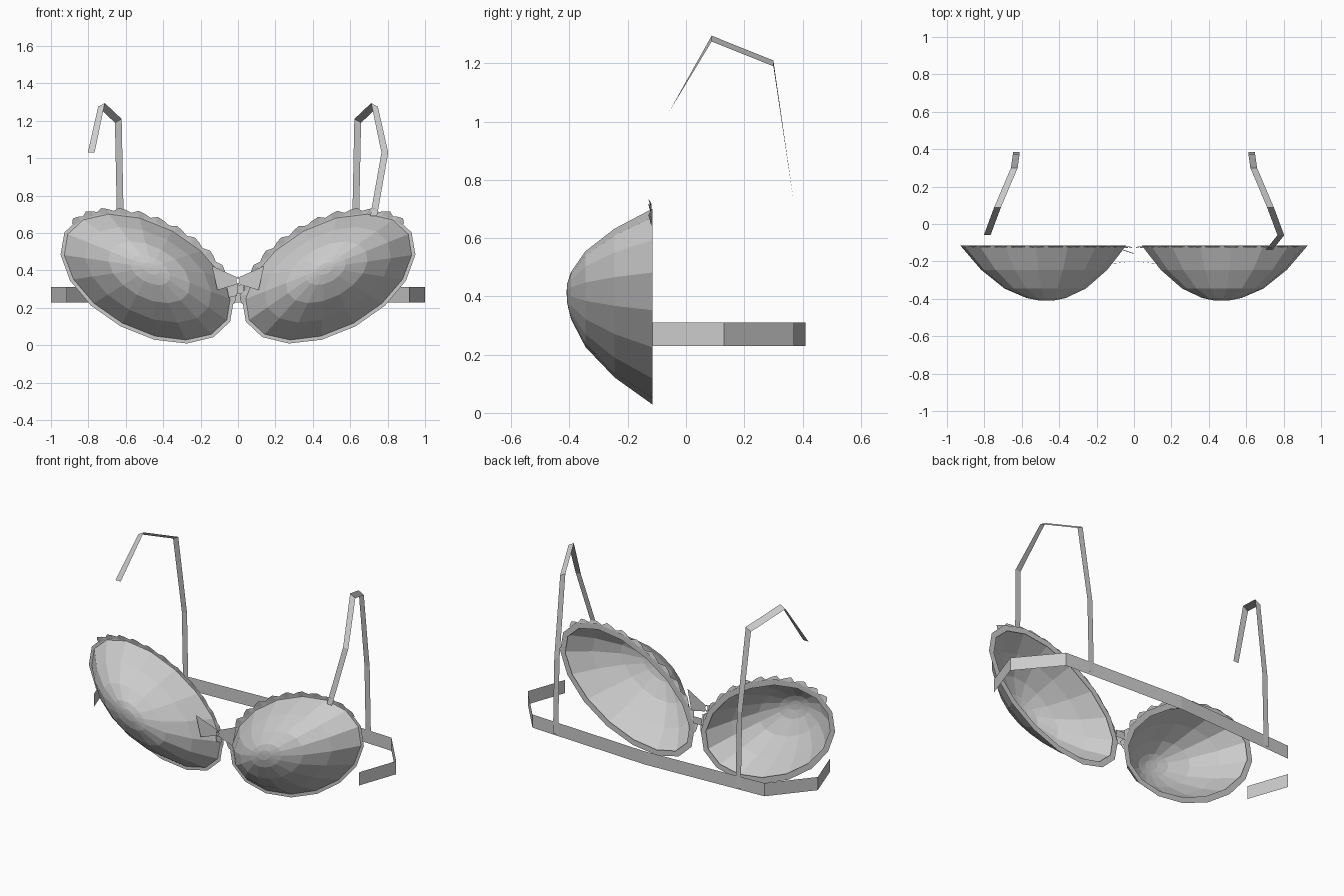
import bpy, bmesh
from math import sin, cos, pi, radians
from mathutils import Vector

cube = bpy.data.objects.get("Cube")
if cube:
    bpy.data.objects.remove(cube, do_unlink=True)

grey = bpy.data.materials.new("light_grey_fabric")
grey.use_nodes = True
COLOUR = (0.6, 0.6, 0.6, 1)
grey.diffuse_color = COLOUR
grey.node_tree.nodes["Principled BSDF"].inputs["Base Color"].default_value = COLOUR

RIM_Y = -0.115
TILT = radians(28.3)
SIDES = 16


def loft(name, rows, side=1, closed=False, cap=None):
    """Join rows of points with quads, mirrored in x when side is -1."""
    bm = bmesh.new()
    flip = lambda p: bm.verts.new((p[0] * side, p[1], p[2]))
    grid = [[flip(p) for p in row] for row in rows]
    for a, b in zip(grid, grid[1:]):
        n = len(a)
        for i in range(n if closed else n - 1):
            j = (i + 1) % n
            bm.faces.new((a[i], a[j], b[j], b[i]))
    if cap:
        tip = flip(cap)
        last = grid[-1]
        for i in range(len(last)):
            bm.faces.new((last[i], last[(i + 1) % len(last)], tip))
    bmesh.ops.recalc_face_normals(bm, faces=bm.faces)
    mesh = bpy.data.meshes.new(name)
    bm.to_mesh(mesh)
    bm.free()
    mesh.materials.append(grey)
    obj = bpy.data.objects.new(name, mesh)
    bpy.context.collection.objects.link(obj)
    return obj


def outline(angle, grow=0.0, y=RIM_Y):
    """Point on the tilted oval edge of a cup."""
    u, v = (0.483 + grow) * cos(angle), (0.28 + grow) * sin(angle)
    return Vector((0.485 + u * cos(TILT) - v * sin(TILT), y,
                   0.365 + u * sin(TILT) + v * cos(TILT)))


def ribbon(name, points, widths, side=1):
    """Flat strip through points, each with its own half-width vector."""
    pairs = [(Vector(p) - Vector(w), Vector(p) + Vector(w)) for p, w in zip(points, widths)]
    return loft(name, pairs, side)


angles = [2 * pi * i / SIDES for i in range(SIDES)]
APEX = Vector((0.465, -0.41, 0.415))
# Scale and depth of each ring, from the edge to the front
RINGS = [(1, RIM_Y), (0.76, -0.245), (0.49, -0.345), (0.24, -0.395), (0.1, -0.408)]

# Strap path from the back band over the shoulder to the cup
STRAP = [(0.63, 0.385, 0.24), (0.63, 0.372, 0.71), (0.64, 0.3, 1.2),
         (0.73, 0.088, 1.285), (0.785, -0.06, 1.03), (0.725, -0.135, 0.69)]
FLAT, SLOPED = (0.018, 0, 0), (0.018, 0, -0.01)
STRAP_W = [FLAT, FLAT, SLOPED, SLOPED, FLAT, FLAT]

for side, label in ((1, "left"), (-1, "right")):
    # Faceted cup
    rows = []
    for scale, depth in RINGS:
        row = []
        for a in angles:
            p = APEX.lerp(outline(a), scale)
            p.y = depth
            row.append(p)
        rows.append(row)
    loft(label + "_cup", rows, side, True, APEX)

    # Flat binding around the cup edge
    loft(label + "_rim", [[outline(a, g) for a in angles] for g in (-0.016, 0.02)], side, True)

    # Small ruffles along the upper edge
    count = 36
    inner, outer = [], []
    for i in range(count + 1):
        a = radians(12 + 150 * i / count)
        wave = (0, 1, 0.6)[i % 3]
        inner.append(outline(a, 0.002, RIM_Y - 0.004))
        outer.append(outline(a, 0.018 + 0.018 * wave, RIM_Y - 0.004 - 0.01 * wave))
    loft(label + "_ruffle", [inner, outer], side)

    # Shoulder strap, unfastened at the front on the right side
    end = len(STRAP) if side == 1 else -1
    ribbon(label + "_strap", STRAP[:end], STRAP_W[:end], side)

    # Bow loop
    loft(label + "_bow_loop", [[(0.14, -0.215, 0.425), (0.11, -0.21, 0.295)],
                               [(0.008, -0.2, 0.365), (0.008, -0.2, 0.325)]], side)

# Back band
half = [(0.914, RIM_Y, 0.27), (1.0, 0.13, 0.27), (0.8, 0.37, 0.27)]
path = half + [(0, 0.41, 0.27)] + [(-x, y, z) for x, y, z in reversed(half)]
ribbon("back_band", path, [(0, 0, 0.041)] * len(path))

# Bow knot, tail and the tab joining the cups
ring = [2 * pi * i / 8 for i in range(8)]
loft("bow_knot", [[(r * cos(a), -0.203, 0.345 + 1.4 * r * sin(a)) for a in ring]
                  for r in (0.01, 0.016)], closed=True)
loft("bow_tail", [[(-0.06, -0.14, 0.315), (0, -0.16, 0.33)],
                  [(-0.05, -0.14, 0.255), (-0.005, -0.155, 0.265)]])
ribbon("centre_tab", [(-0.03, RIM_Y, 0.3), (0.03, RIM_Y, 0.3)], [(0, 0, 0.022)] * 2)
